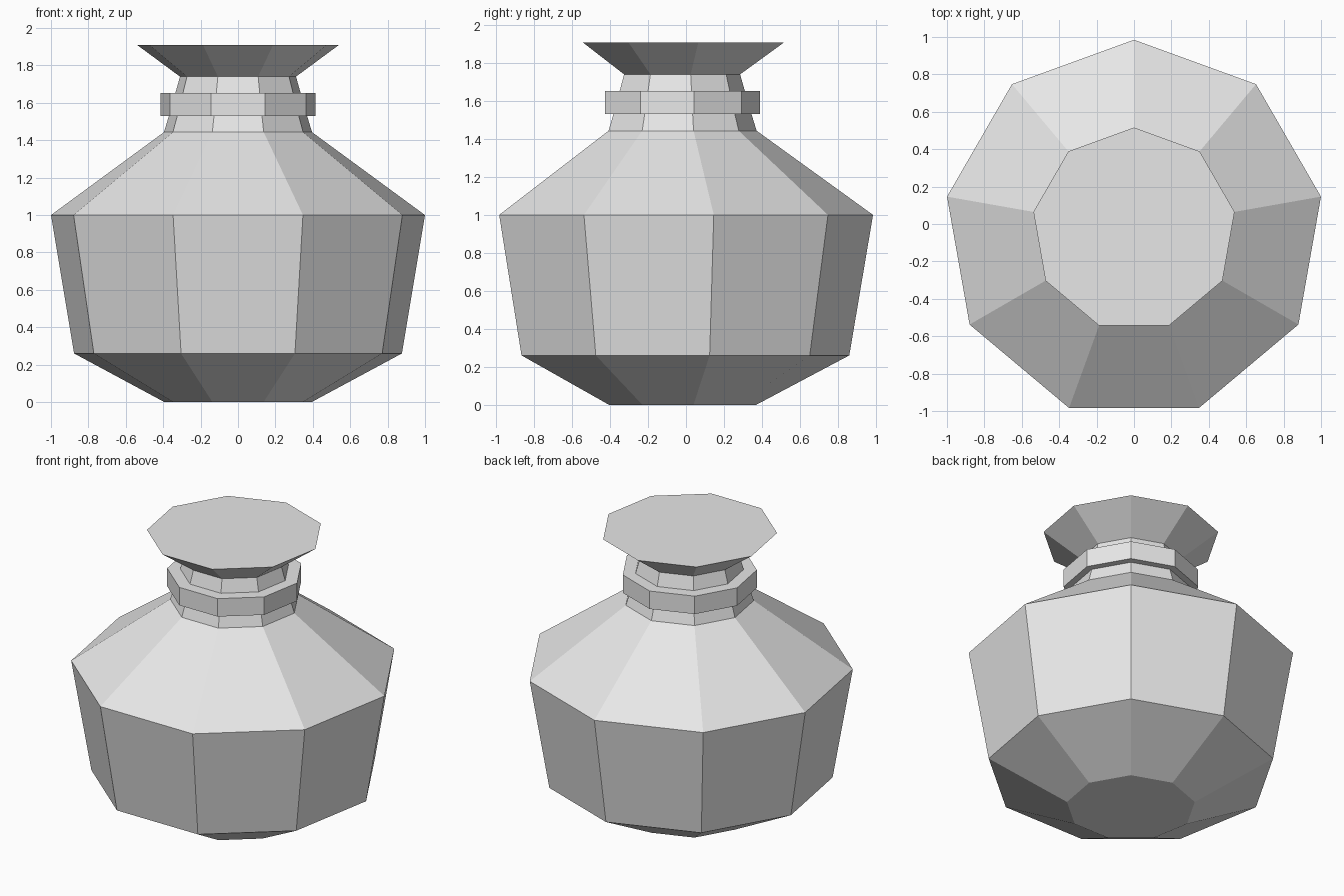
import bpy
import bmesh
from math import cos, sin, pi

cube = bpy.data.objects.get("Cube")
if cube:
    bpy.data.objects.remove(cube, do_unlink=True)

SIDES = 9
CENTRE_Y = -0.03

clay = bpy.data.materials.new("plain grey")
clay.use_nodes = True
GREY = (0.8, 0.8, 0.8, 1.0)
clay.diffuse_color = GREY
clay.node_tree.nodes["Principled BSDF"].inputs["Base Color"].default_value = GREY


def lathe(name, profile, cap_bottom=False, cap_top=False):
    """Nine-sided flat-shaded turning of (radius, height) points, one corner to the back."""
    bm = bmesh.new()
    rings = []
    for r, z in profile:
        angles = [pi / 2 + 2 * pi * k / SIDES for k in range(SIDES)]
        rings.append([bm.verts.new((r * cos(a), CENTRE_Y + r * sin(a), z)) for a in angles])
    for low, high in zip(rings, rings[1:]):
        for k in range(SIDES):
            n = (k + 1) % SIDES
            bm.faces.new((low[k], low[n], high[n], high[k]))
    if cap_bottom:
        bm.faces.new(rings[0][::-1])
    if cap_top:
        bm.faces.new(rings[-1])
    mesh = bpy.data.meshes.new(name)
    bm.to_mesh(mesh)
    bm.free()
    mesh.materials.append(clay)
    obj = bpy.data.objects.new(name, mesh)
    bpy.context.collection.objects.link(obj)
    return obj


# Pot: base, belly and sloping shoulder
lathe("pot_body", [(0.4, 0), (0.89, 0.26), (1.015, 1.0), (0.402, 1.443)], cap_bottom=True)

# Tapered neck with a square-edged collar around it
lathe("neck_and_collar", [(0.402, 1.443), (0.375, 1.53), (0.421, 1.53),
                          (0.421, 1.652), (0.34, 1.652), (0.315, 1.74)])

# Flared rim closed by a flat top
lathe("flared_rim", [(0.315, 1.74), (0.546, 1.908)], cap_top=True)
